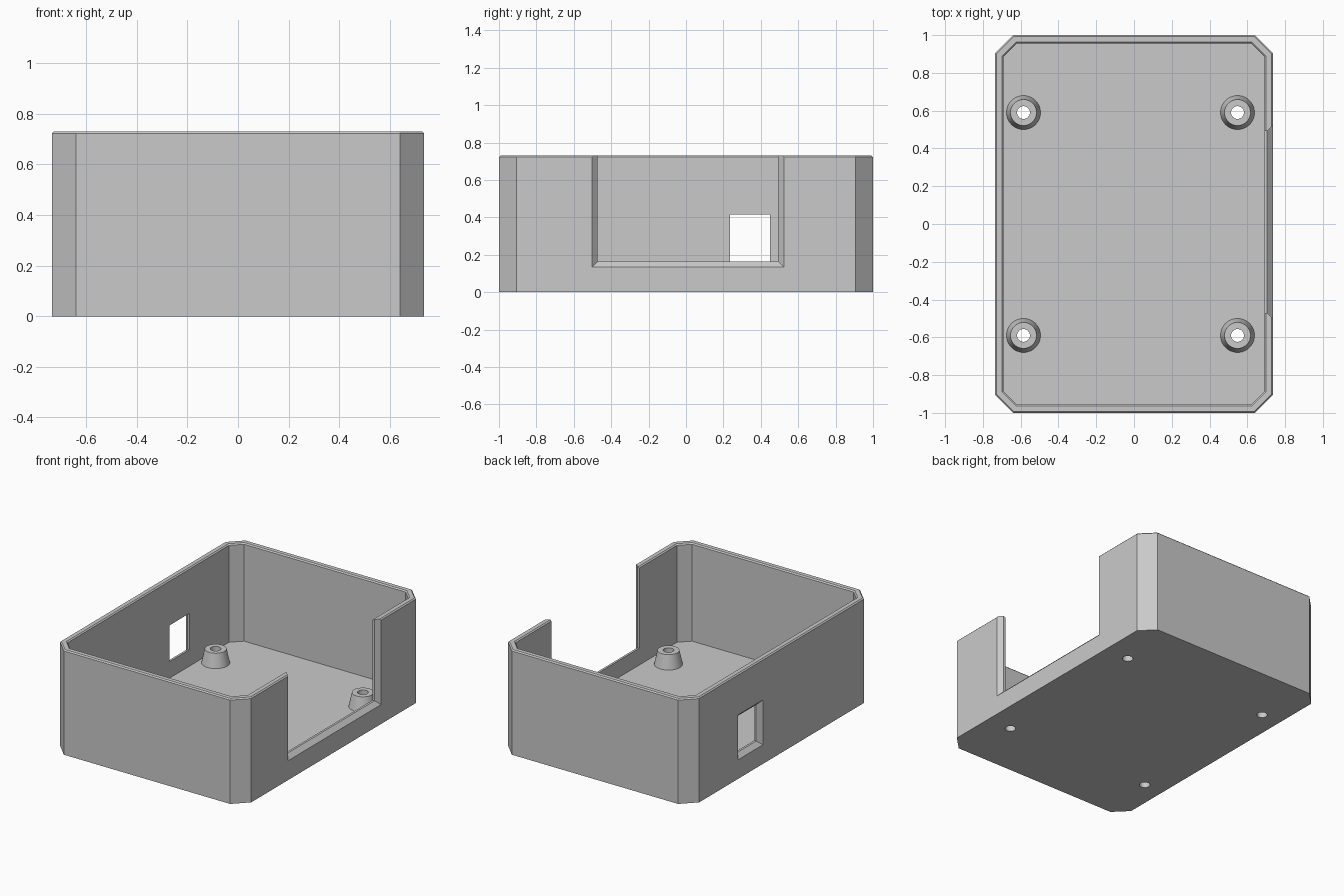
import bpy, bmesh, math

if "Cube" in bpy.data.objects:
    bpy.data.objects.remove(bpy.data.objects["Cube"], do_unlink=True)

HALF_X, HALF_Y, HEIGHT = 0.735, 1.0, 0.73
WALL, FLOOR, CHAMFER, RIM = 0.045, 0.048, 0.095, 0.008
TAPER = 0.03
HOLE_R = 0.034
POSTS = [(x, y) for x in (-0.585, 0.548) for y in (-0.59, 0.59)]

grey = bpy.data.materials.new("grey plastic")
grey.use_nodes = True
colour = (0.59, 0.59, 0.59, 1)
grey.diffuse_color = colour
grey.node_tree.nodes["Principled BSDF"].inputs["Base Color"].default_value = colour


def loft(name, rings, cap_start=True, cap_end=True):
    """Join a series of equal-length point rings into one mesh object."""
    bm = bmesh.new()
    loops = [[bm.verts.new(p) for p in ring] for ring in rings]
    n = len(loops[0])
    for a, b in zip(loops, loops[1:]):
        for i in range(n):
            j = (i + 1) % n
            bm.faces.new((a[i], a[j], b[j], b[i]))
    if cap_start:
        bm.faces.new(loops[0][::-1])
    if cap_end:
        bm.faces.new(loops[-1])
    bmesh.ops.recalc_face_normals(bm, faces=bm.faces)
    mesh = bpy.data.meshes.new(name)
    bm.to_mesh(mesh)
    bm.free()
    mesh.materials.append(grey)
    obj = bpy.data.objects.new(name, mesh)
    bpy.context.collection.objects.link(obj)
    return obj


def octagon(inset, z):
    """Chamfered rectangle, moved inward by an even distance."""
    x, y = HALF_X - inset, HALF_Y - inset
    c = CHAMFER - inset * (2 - math.sqrt(2))
    return [(x, c - y, z), (x, y - c, z), (x - c, y, z), (c - x, y, z),
            (-x, y - c, z), (-x, c - y, z), (c - x, -y, z), (x - c, -y, z)]


def circle(x, y, r, z, n=48):
    return [(x + r * math.cos(t * math.tau / n), y + r * math.sin(t * math.tau / n), z)
            for t in range(n)]


def wall_cutter(name, side, y0, y1, z0, z1):
    """Opening through a side wall that flares outward at 45 degrees."""
    rings = []
    for depth, grow in ((-0.1, 0), (HALF_X - TAPER, 0), (HALF_X + 0.05, TAPER + 0.05)):
        x = side * (depth if depth > 0 else HALF_X + depth)
        rings.append([(x, y0 - grow, z0 - grow), (x, y1 + grow, z0 - grow),
                      (x, y1 + grow, z1 + grow), (x, y0 - grow, z1 + grow)])
    return loft(name, rings)


def cut(target, cutter):
    cutter.hide_render = True
    mod = target.modifiers.new("cut", "BOOLEAN")
    mod.operation = "DIFFERENCE"
    mod.solver = "EXACT"
    mod.object = cutter
    bpy.context.view_layer.objects.active = target
    bpy.ops.object.modifier_apply(modifier=mod.name)
    bpy.data.objects.remove(cutter, do_unlink=True)


def smooth(obj):
    bpy.ops.object.select_all(action="DESELECT")
    obj.select_set(True)
    bpy.context.view_layer.objects.active = obj
    bpy.ops.object.shade_smooth_by_angle(angle=math.radians(25))


# Open tray with a small bevel on both edges of the rim
tray = loft("enclosure_tray", [
    octagon(0, 0), octagon(0, HEIGHT - RIM), octagon(RIM, HEIGHT),
    octagon(WALL - RIM, HEIGHT), octagon(WALL, HEIGHT - RIM), octagon(WALL, FLOOR)])

# Large open-topped port on one long side, small window on the other
cut(tray, wall_cutter("port_cutter", 1, -0.472, 0.493, 0.165, 1.0))
cut(tray, wall_cutter("window_cutter", -1, 0.235, 0.45, 0.163, 0.415))

# Screw holes through the floor
for x, y in POSTS:
    cut(tray, loft("hole_cutter", [circle(x, y, HOLE_R, -0.1), circle(x, y, HOLE_R, 0.1)]))
smooth(tray)

# Hollow tapered mounting posts
for i, (x, y) in enumerate(POSTS):
    post = loft(f"mounting_post_{i + 1}", [
        circle(x, y, 0.09, FLOOR), circle(x, y, 0.069, 0.145),
        circle(x, y, HOLE_R, 0.145), circle(x, y, HOLE_R, FLOOR),
        circle(x, y, 0.09, FLOOR)], False, False)
    bm = bmesh.new()
    bm.from_mesh(post.data)
    bmesh.ops.remove_doubles(bm, verts=bm.verts, dist=0.0001)
    bmesh.ops.recalc_face_normals(bm, faces=bm.faces)
    bm.to_mesh(post.data)
    bm.free()
    smooth(post)
